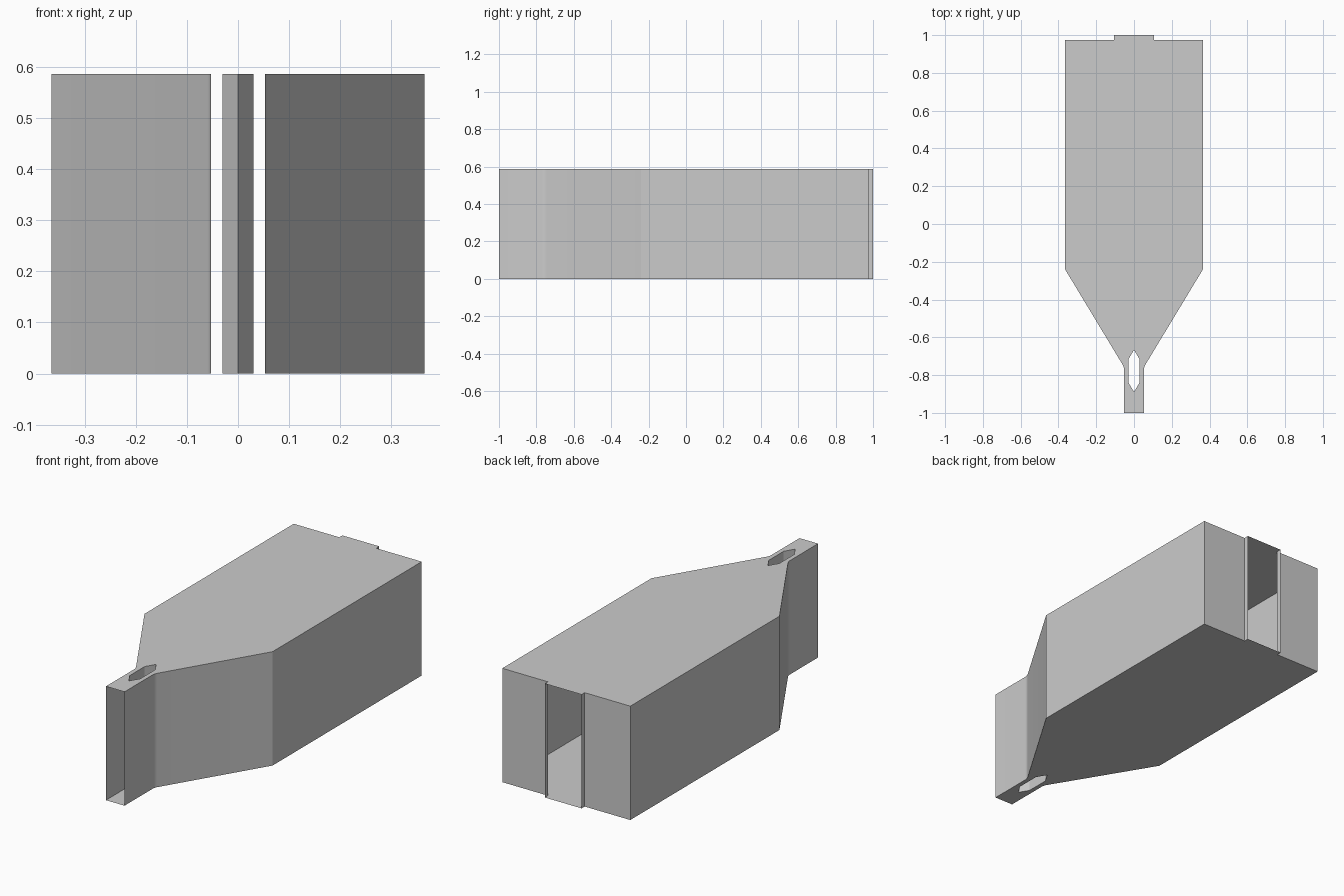
import bpy
import math

HEIGHT = 0.587

if "Cube" in bpy.data.objects:
    bpy.data.objects.remove(bpy.data.objects["Cube"], do_unlink=True)

grey = bpy.data.materials.new("plain grey")
grey.use_nodes = True
colour = (0.6, 0.6, 0.6, 1.0)
grey.diffuse_color = colour
grey.node_tree.nodes["Principled BSDF"].inputs["Base Color"].default_value = colour


def finish(name, verts, faces):
    """Make one half of a thin sheet part and mirror it across x."""
    mesh = bpy.data.meshes.new(name)
    mesh.from_pydata(verts, [], faces)
    mesh.materials.append(grey)
    obj = bpy.data.objects.new(name, mesh)
    bpy.context.collection.objects.link(obj)
    obj.modifiers.new("mirror", "MIRROR").use_clip = True
    bpy.ops.object.select_all(action="DESELECT")
    obj.select_set(True)
    bpy.context.view_layer.objects.active = obj
    bpy.ops.object.modifier_apply(modifier="mirror")
    bpy.ops.object.shade_smooth_by_angle(angle=math.radians(20))


def wall(name, path):
    """Upright sheet along a path, facing right of the travel direction."""
    n = len(path)
    verts = [(x, y, z) for z in (0, HEIGHT) for x, y in path]
    faces = [(i, i + 1, n + i + 1, n + i) for i in range(n - 1)]
    finish(name, verts, faces)


def plate(name, outline, z, up):
    order = list(range(len(outline)))
    finish(name, [(x, y, z) for x, y in outline], [order if up else order[::-1]])


# Rounded bend from the narrow throat into the flared side
radius, flare = 0.055, math.radians(30)
bend = [(0.053 + radius * (1 - math.cos(a)), -0.772 + radius * math.sin(a))
        for a in (flare * i / 5 for i in range(6))]

# Half outline: throat, flare, chamber, rear shoulder and outlet collar
side = [(0.053, -1), *bend, (0.365, -0.24), (0.365, 0.975),
        (0.105, 0.975), (0.105, 1)]

# Half outline of the hollow pointed post, rear to front
post = [(0, -0.667), (0.03, -0.717), (0.03, -0.839), (0, -0.889)]

half_plan = [(0, -1), *side, (0, 1), *post]

wall("side_walls", side)
wall("hollow_post", post)
plate("top_plate", half_plan, HEIGHT, True)
plate("bottom_plate", half_plan, 0, False)
